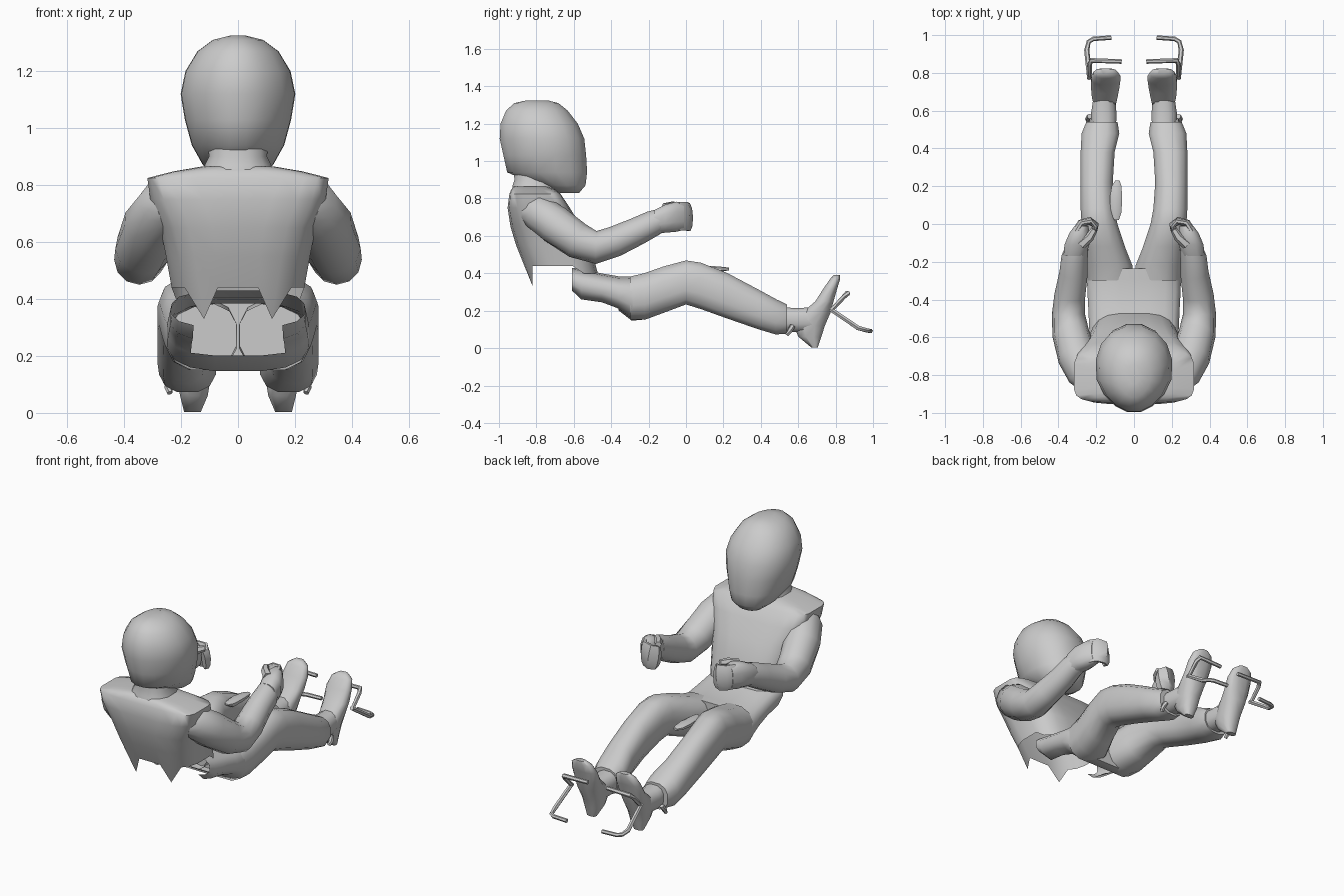
import bpy, bmesh, math
from mathutils import Vector

suit_grey = bpy.data.materials.new("plain_grey")
suit_grey.diffuse_color = (0.6, 0.6, 0.6, 1)


def finish(bm, name, mirror=False, angle=50):
    bmesh.ops.recalc_face_normals(bm, faces=bm.faces)
    me = bpy.data.meshes.new(name)
    bm.to_mesh(me)
    bm.free()
    for p in me.polygons:
        p.use_smooth = True
    me.set_sharp_from_angle(angle=math.radians(angle))
    me.materials.append(suit_grey)
    ob = bpy.data.objects.new(name, me)
    bpy.context.collection.objects.link(ob)
    if mirror:
        ob.modifiers.new("mirror", 'MIRROR')
    return ob


def loft(rings, cap_start=True, cap_end=True):
    bm = bmesh.new()
    vs = [[bm.verts.new(p) for p in r] for r in rings]
    n = len(vs[0])
    for a, b in zip(vs, vs[1:]):
        for i in range(n):
            j = (i + 1) % n
            bm.faces.new((a[i], a[j], b[j], b[i]))
    if cap_start:
        bm.faces.new(vs[0])
    if cap_end:
        bm.faces.new(vs[-1])
    return bm


def oval(axis, t, a0, a1, b0, b1, n=12, e=0.8, egg=0):
    """Rounded section at t along axis; egg narrows the low-b half."""
    pts = []
    for i in range(n):
        w = 2 * math.pi * (i + 0.5) / n
        c, s = math.cos(w), math.sin(w)
        c = math.copysign(abs(c) ** e, c)
        s = math.copysign(abs(s) ** e, s)
        c *= 1 - egg * max(0, -s) ** 2
        a = (a0 + a1) / 2 + c * (a1 - a0) / 2
        b = (b0 + b1) / 2 + s * (b1 - b0) / 2
        pts.append(Vector((a, t, b)) if axis == 'y' else Vector((a, b, t)))
    return pts


def tube(path, n=10, tall=1):
    """Tube through (x, y, z, radius) points; tall stretches it upright."""
    ps = [Vector(p[:3]) for p in path]
    rings = []
    for i, p in enumerate(ps):
        t = Vector()
        if i:
            t += (p - ps[i - 1]).normalized()
        if i < len(ps) - 1:
            t += (ps[i + 1] - p).normalized()
        side = t.cross(Vector((0, 0, 1))).normalized()
        up = side.cross(t).normalized() * tall
        rings.append([p + path[i][3] * (side * math.cos(w) + up * math.sin(w))
                      for w in (2 * math.pi * k / n for k in range(n))])
    return loft(rings)


# Helmet: (z, back, front, half width)
helmet = [(.83, -.69, -.57, .07), (.87, -.80, -.535, .125), (.94, -.96, -.525, .165),
          (1.03, -.98, -.53, .19), (1.12, -1.0, -.54, .205), (1.20, -.995, -.575, .188),
          (1.27, -.965, -.63, .145), (1.31, -.92, -.68, .09), (1.325, -.85, -.74, .03)]
finish(loft([oval('z', z, -h, h, b, f, 16, 0.9, 0.25) for z, b, f, h in helmet]),
       "helmet", angle=60)

# Neck and collar
finish(loft([oval('z', .80, -.13, .13, -.94, -.69), oval('z', .87, -.12, .12, -.93, -.69),
             oval('z', .90, -.105, .105, -.92, -.70), oval('z', .99, -.11, .11, -.93, -.68)]),
       "neck")

# Jacket: square shoulders, open hem, two pointed tails at the back
jacket = [(.865, -.92, -.74, .13, .6), (.848, -.935, -.70, .23, .45), (.825, -.945, -.67, .32, .4),
          (.75, -.955, -.62, .31, .5), (.65, -.94, -.56, .275, .6), (.55, -.91, -.51, .255, .65),
          (.44, -.86, -.47, .235, .65)]
rings = [oval('z', z, -h, h, b, f, 20, e) for z, b, f, h, e in jacket]
for p in rings[-1]:
    if p.y < -.76 and .1 < abs(p.x) < .16:
        p.z, p.y, p.x = .33, -.82, p.x * 0.85
    elif p.y > -.6:
        p.z = .40
finish(loft(rings, True, False), "jacket", angle=60)

# Seat of the trousers: open at the back and underneath
pelvis = [(-.61, .235, .30, .43), (-.56, .24, .25, .425), (-.45, .245, .235, .40),
          (-.36, .25, .20, .385), (-.29, .252, .145, .385), (-.235, .24, .15, .385)]
bm = loft([oval('y', y, -h, h, a, b, 16, 0.7) for y, h, a, b in pelvis], False, True)
gone = [f for f in bm.faces if abs(f.calc_center_median().x) < .16
        and f.calc_center_median().z < .3 and f.calc_center_median().y < -.34]
bmesh.ops.delete(bm, geom=gone, context='FACES')
finish(bm, "trouser_seat")

# Legs: (y, inner x, outer x, bottom, top)
leg = [(-.30, .0, .25, .15, .385), (-.22, .005, .258, .148, .405), (-.12, .045, .27, .185, .44),
       (0, .085, .28, .23, .472), (.08, .10, .285, .205, .46), (.22, .11, .285, .155, .405),
       (.38, .10, .285, .10, .32), (.48, .075, .28, .07, .265), (.54, .085, .255, .075, .235)]
finish(loft([oval('y', *s) for s in leg], False, True), "leg", True)

# Boot ankle and shoe
ankle = [(.50, .095, .225, .09, .225), (.58, .09, .23, .085, .215), (.68, .10, .215, .08, .22)]
finish(loft([oval('y', *s) for s in ankle]), "ankle", True)
shoe = [(.003, .13, .19, .67, .705), (.06, .105, .205, .60, .725), (.12, .095, .215, .57, .745),
        (.19, .085, .225, .62, .775), (.25, .075, .23, .69, .79), (.32, .07, .228, .735, .81),
        (.37, .085, .215, .77, .825), (.392, .12, .18, .79, .825)]
finish(loft([oval('z', *s) for s in shoe]), "shoe", True)

# Small loose strap at the ankle
finish(tube([(.235, .57, .12, .015), (.245, .555, .09, .014), (.24, .54, .07, .01)], 6),
       "ankle_strap", True)

# Arms
arm = [(.225, -.84, .735, .075), (.255, -.79, .725, .10), (.30, -.70, .66, .105),
       (.335, -.58, .575, .098), (.347, -.48, .538, .088), (.34, -.38, .57, .082),
       (.32, -.26, .625, .075), (.315, -.18, .665, .07), (.30, -.12, .69, .06)]
finish(tube(arm, 12), "arm", True)

# Gloved fists with curled fingers and thumb
palm = [(-.17, .255, .375, .61, .74), (-.11, .235, .37, .615, .77), (-.05, .235, .345, .62, .785),
        (-.01, .24, .315, .63, .775)]
finish(loft([oval('y', *s) for s in palm]), "palm", True)
finish(tube([(.305, -.04, .705, .022), (.28, .003, .705, .022), (.235, .016, .70, .022),
             (.205, -.005, .695, .02), (.21, -.035, .69, .016)], 10, 3.6), "fingers", True)
finish(tube([(.28, -.11, .75, .028), (.235, -.07, .762, .024), (.21, -.03, .765, .018)], 6),
       "thumb", True)

# Pedals: foot bar with bracket, then lower arm and pivot rod
finish(tube([(.065, .86, .295, .012), (.225, .866, .295, .014), (.235, .845, .275, .013),
             (.235, .775, .20, .012)], 6), "pedal_bar", True)
finish(tube([(.235, .77, .21, .013), (.25, .92, .108, .014), (.24, .965, .095, .012),
             (.215, .98, .092, .012), (.12, .987, .092, .012)], 6), "pedal_arm", True)

# Flat lever knob beside the left knee
knob = [(.02, -.105, -.08, .425, .435), (.06, -.125, -.065, .40, .44), (.14, -.13, -.06, .405, .44),
        (.20, -.12, -.065, .41, .435), (.23, -.10, -.075, .415, .43)]
finish(loft([oval('y', *s, n=8) for s in knob]), "lever_knob")
